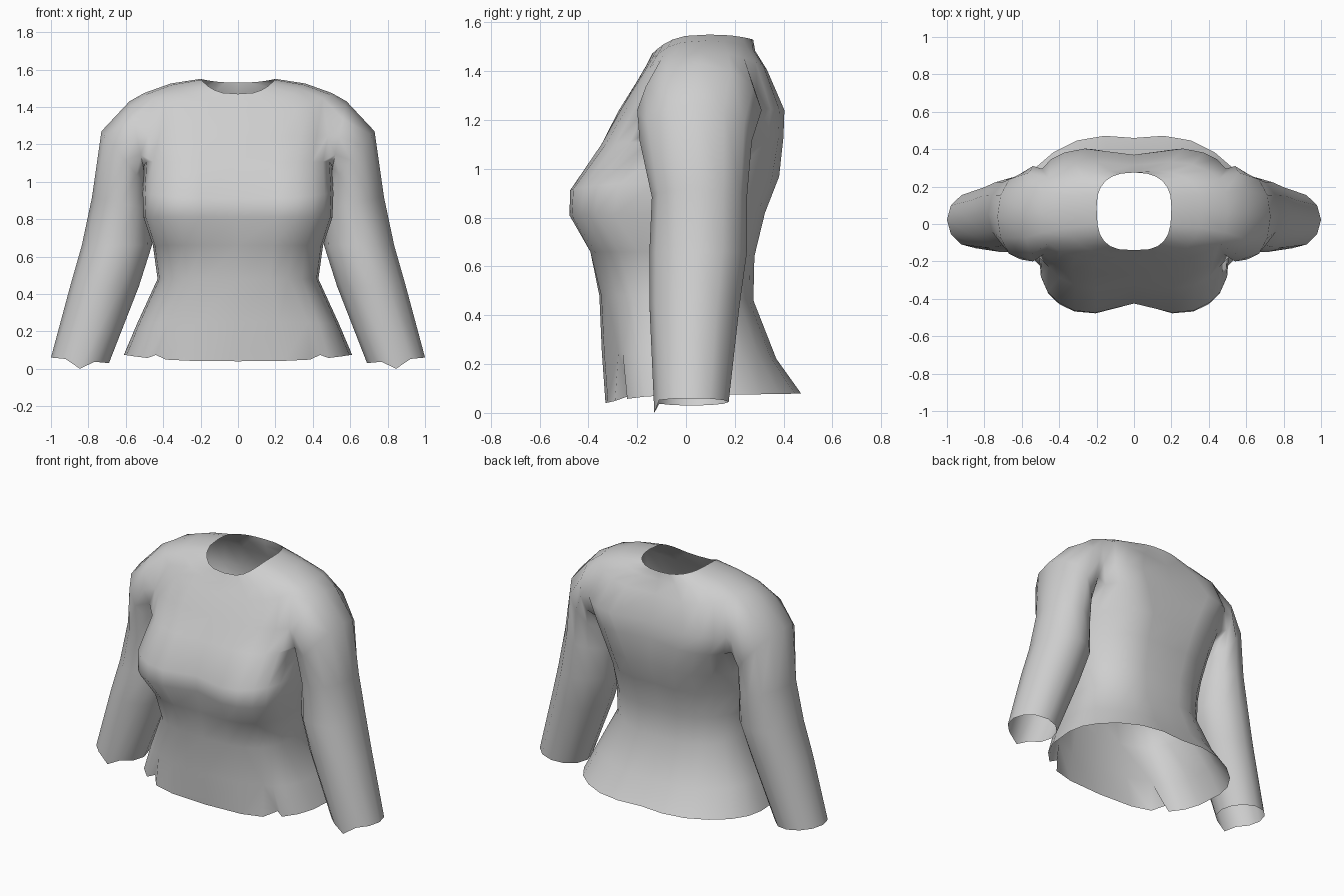
import bpy, bmesh
from math import sin, cos, pi, radians
from mathutils import Vector

cube = bpy.data.objects.get("Cube")
if cube:
    bpy.data.objects.remove(cube, do_unlink=True)

cloth = bpy.data.materials.new("grey cloth")
cloth.use_nodes = True
GREY = (0.62, 0.62, 0.62, 1)
cloth.diffuse_color = GREY
cloth.node_tree.nodes["Principled BSDF"].inputs["Base Color"].default_value = GREY

COLS = 24            # columns around the body, column 0 at the front centre
SIDE = COLS // 4     # column at the left side seam
SPAN = 2             # armhole half width in columns
ARMPIT, SHOULDER = 6, 8

# body rings: z front, side, back; half width; y front, widest, back;
# front and back dent; back roundness (lower is boxier)
RINGS = [
    (.04, .075, .08, .61, -.33, .1, .5, 0, .04, 1),
    (.25, .24, .22, .54, -.345, .07, .39, 0, .02, 1),
    (.48, .48, .46, .43, -.355, 0, .295, 0, .02, .9),
    (.66, .66, .64, .455, -.405, -.05, .305, .02, .03, .9),
    (.81, .81, .82, .505, -.5, -.15, .355, .08, .04, .9),
    (.91, .94, .97, .51, -.495, -.13, .415, .07, .05, .85),
    (1.1, 1.11, 1.13, .5, -.36, -.01, .415, .03, .05, .62),
    (1.24, 1.25, 1.24, .53, -.275, .03, .41, 0, .04, .52),
    (1.36, 1.475, 1.4, .5, -.2, .06, .345, 0, .03, .68),
    (1.42, 1.525, 1.48, .36, -.165, .08, .3, 0, .02, .8),
    (1.47, 1.55, 1.53, .2, -.14, .09, .275, 0, 0, .8),
]

# sleeve rings: inner x, z; outer x, z; y front, back
SLEEVE = [
    (.5, 1.05, .58, 1.43, -.2, .31),
    (.48, .96, .73, 1.27, -.19, .27),
    (.465, .85, .78, .92, -.14, .25),
    (.46, .66, .835, .66, -.15, .25),
    (.53, .44, .895, .45, -.15, .22),
    (.69, .03, 1, .06, -.13, .175),
]


def power(value, exponent):
    return abs(value) ** exponent * (1 if value >= 0 else -1)


def body_point(ring, col):
    zf, zs, zb, w, yf, yc, yb, dent_f, dent_b, roundness = ring
    a = 2 * pi * col / COLS
    front = cos(a) > 0
    e = 2 / 3 if front else roundness
    x = w * power(sin(a), e)
    depth = abs(cos(a)) ** e
    y = yc + ((yf if front else yb) - yc) * depth
    dip = max(0, 1 - abs(x) / .25)
    y += dent_f * dip if front else -dent_b * dip
    z = zs + ((zf if front else zb) - zs) * cos(a) ** 2
    return Vector((x, y, z))


def sleeve_ring(side, spec, count):
    xi, zi, xo, zo, yf, yb = spec
    points = []
    for k in range(count):
        a = 2 * pi * k / count
        t = (1 - cos(a)) / 2
        y = (yf + yb) / 2 - (yb - yf) / 2 * sin(a)
        points.append(Vector((side * (xi + (xo - xi) * t), y, zi + (zo - zi) * t)))
    return points


bm = bmesh.new()
rows = [[bm.verts.new(body_point(r, c)) for c in range(COLS)] for r in RINGS]

# hem pleats: the side panel steps back behind the front panel
pleat = {}
for col, s in ((2, 1), (COLS - 2, -1)):
    corner, top = rows[0][col], rows[1][col]
    top.co += Vector((s * .035, .03, 0))
    pleat[col] = bm.verts.new(corner.co + Vector((s * .055, .07, .025)))
    bm.faces.new((corner, pleat[col], top))


def in_armhole(row, col):
    middle = col + .5
    on_side = min(abs(middle - SIDE), abs(middle - (COLS - SIDE))) < SPAN
    return on_side and ARMPIT <= row < SHOULDER


# body panels, leaving the armholes open
for r in range(len(rows) - 1):
    for c in range(COLS):
        if in_armhole(r, c):
            continue
        n = (c + 1) % COLS
        low_a, low_b = rows[r][c], rows[r][n]
        if r == 0 and c == 2:
            low_a = pleat[c]
        if r == 0 and n == COLS - 2:
            low_b = pleat[n]
        bm.faces.new((low_a, low_b, rows[r + 1][n], rows[r + 1][c]))

# sleeves grow out of the armhole edges
for side in (1, -1):
    def at(row, step):
        return rows[row][(side * (SIDE + step)) % COLS]
    loop = [at(ARMPIT, -k) for k in range(SPAN + 1)]
    loop += [at(ARMPIT + 1, -SPAN)]
    loop += [at(SHOULDER, k) for k in range(-SPAN, SPAN + 1)]
    loop += [at(ARMPIT + 1, SPAN)]
    loop += [at(ARMPIT, k) for k in range(SPAN, 0, -1)]
    count = len(loop)
    for spec in SLEEVE:
        points = sleeve_ring(side, spec, count)
        if spec is SLEEVE[-1]:
            points[count // 4].z = 0      # pointed cuff at the front
        ring = [bm.verts.new(p) for p in points]
        for k in range(count):
            n = (k + 1) % count
            bm.faces.new((loop[k], loop[n], ring[n], ring[k]))
        loop = ring

bmesh.ops.recalc_face_normals(bm, faces=bm.faces[:])
mesh = bpy.data.meshes.new("blouse")
bm.to_mesh(mesh)
bm.free()
mesh.materials.append(cloth)
blouse = bpy.data.objects.new("blouse", mesh)
bpy.context.collection.objects.link(blouse)
bpy.context.view_layer.objects.active = blouse
blouse.select_set(True)
bpy.ops.object.shade_smooth_by_angle(angle=radians(80))
